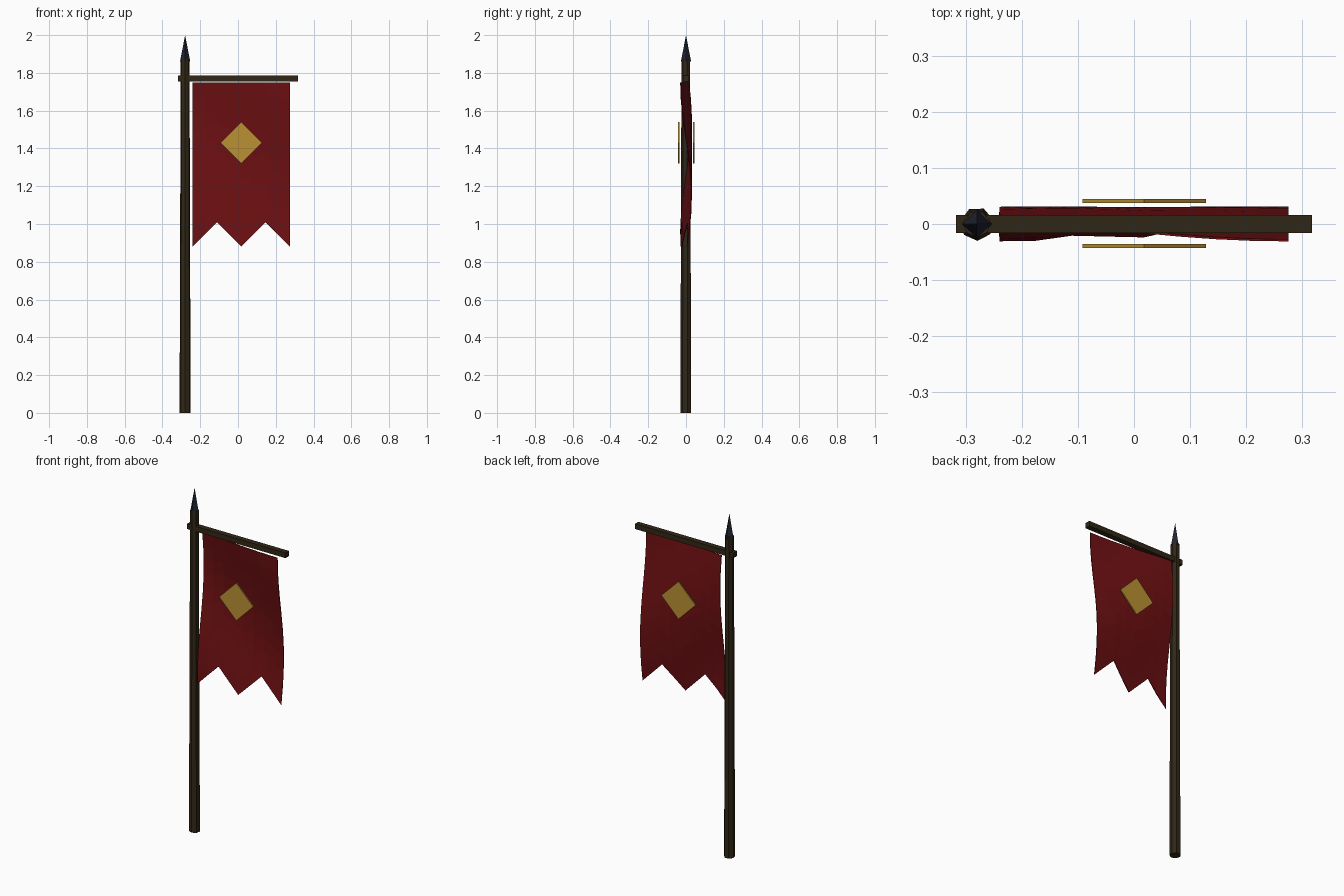
import bpy, bmesh, math
from mathutils import Matrix, Vector

cube = bpy.data.objects.get("Cube")
if cube:
    bpy.data.objects.remove(cube, do_unlink=True)


def material(name, rgb):
    m = bpy.data.materials.new(name)
    m.use_nodes = True
    m.diffuse_color = (*rgb, 1)
    bsdf = next(n for n in m.node_tree.nodes if n.type == "BSDF_PRINCIPLED")
    bsdf.inputs["Base Color"].default_value = (*rgb, 1)
    bsdf.inputs["Roughness"].default_value = 0.8
    return m


wood = material("dark wood", (0.03, 0.02, 0.008))
steel = material("dark steel", (0.015, 0.017, 0.03))
red = material("red cloth", (0.155, 0.005, 0.006))
gold = material("gold", (0.49, 0.28, 0.032))


def make_object(name, bm, mat):
    mesh = bpy.data.meshes.new(name)
    bmesh.ops.recalc_face_normals(bm, faces=bm.faces)
    bm.to_mesh(mesh)
    bm.free()
    mesh.materials.append(mat)
    obj = bpy.data.objects.new(name, mesh)
    bpy.context.collection.objects.link(obj)
    return obj


def cone(name, sides, r_bottom, r_top, z0, z1, turn, mat):
    bm = bmesh.new()
    place = Matrix.Translation((POLE_X, 0, (z0 + z1) / 2)) @ Matrix.Rotation(turn, 4, "Z")
    bmesh.ops.create_cone(bm, cap_ends=True, segments=sides, radius1=r_bottom,
                          radius2=r_top, depth=z1 - z0, matrix=place)
    return make_object(name, bm, mat)


def box(name, center, size, mat, tilt=0.0):
    bm = bmesh.new()
    place = (Matrix.Translation(center) @ Matrix.Rotation(tilt, 4, "Y")
             @ Matrix.Diagonal((*size, 1)))
    bmesh.ops.create_cube(bm, size=1, matrix=place)
    return make_object(name, bm, mat)


# Pole, spear tip and crossbar
POLE_X = -0.28
cone("pole", 7, 0.03, 0.024, 0, 1.87, math.radians(27), wood)
cone("spear_tip", 4, 0.027, 0, 1.86, 2.0, 0, steel)
box("crossbar", (0, 0, 1.77), (0.635, 0.032, 0.03), wood)

# Cloth: a grid with a diagonal ripple and a zigzag lower edge
LEFT, RIGHT, TOP = -0.24, 0.275, 1.75
COLS, ROWS = 8, 10
bm = bmesh.new()
grid = []
for i in range(COLS + 1):
    x = LEFT + (RIGHT - LEFT) * i / COLS
    notch = 1 - abs(i % 4 - 2) / 2
    bottom = 0.88 + 0.13 * notch
    column = []
    for j in range(ROWS + 1):
        z = TOP + (bottom - TOP) * j / ROWS
        y = 0.029 * math.cos(5.2 * (z - 1.55) + 4.1 * (x - LEFT))
        column.append(bm.verts.new(Vector((x, y, z))))
    grid.append(column)
for a, b in zip(grid, grid[1:]):
    for j in range(ROWS):
        bm.faces.new((a[j], a[j + 1], b[j + 1], b[j]))
cloth = make_object("banner_cloth", bm, red)
thickness = cloth.modifiers.new("thickness", "SOLIDIFY")
thickness.thickness = 0.004
thickness.offset = 0

# Diamond emblem plates on both sides of the cloth
side = 0.11 * math.sqrt(2)
for name, y in (("front_emblem", -0.039), ("back_emblem", 0.041)):
    box(name, (0.018, y, 1.43), (side, 0.007, side), gold, math.radians(45))
